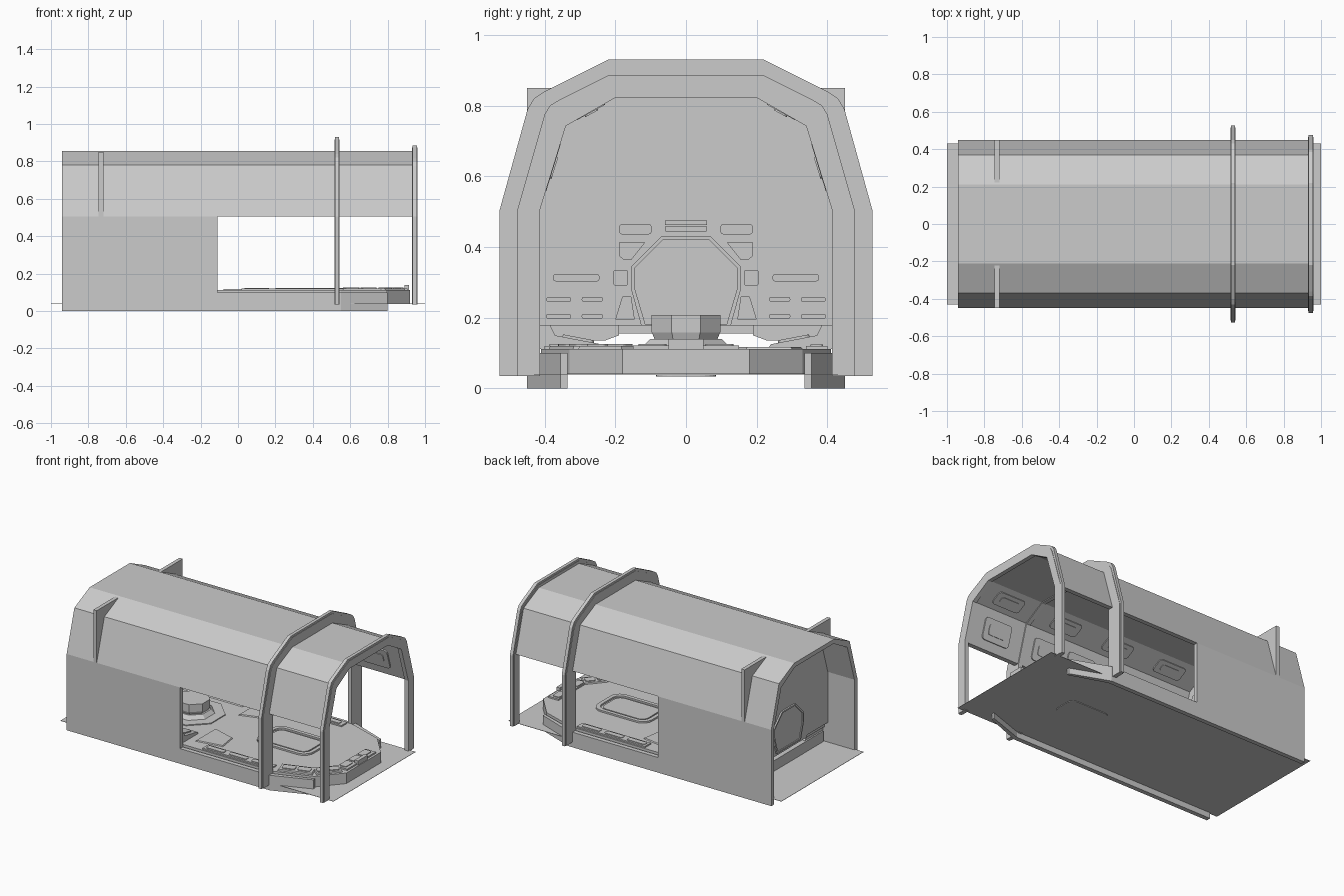
import bpy, bmesh, math
from mathutils import Matrix, Vector

if "Cube" in bpy.data.objects:
    bpy.data.objects.remove(bpy.data.objects["Cube"])


def frame(origin, u, v):
    """Matrix with local x=u, local y=v, local z=u x v."""
    u, v = Vector(u).normalized(), Vector(v).normalized()
    m = Matrix((u, v, u.cross(v))).transposed().to_4x4()
    m.translation = Vector(origin)
    return m


def prism(name, pts, h, m=Matrix(), taper=1.0):
    """Extrude a 2D outline by h along local z, then place it with m."""
    c = sum((Vector(p) for p in pts), Vector((0, 0))) / len(pts)
    bm = bmesh.new()
    lo = [bm.verts.new(m @ Vector((p[0], p[1], 0))) for p in pts]
    hi = [bm.verts.new(m @ Vector((*(c + (Vector(p) - c) * taper), h))) for p in pts]
    bm.faces.new(lo)
    bm.faces.new(hi)
    n = len(pts)
    for i in range(n):
        j = (i + 1) % n
        bm.faces.new((lo[i], lo[j], hi[j], hi[i]))
    bmesh.ops.recalc_face_normals(bm, faces=bm.faces)
    me = bpy.data.meshes.new(name)
    bm.to_mesh(me)
    bm.free()
    ob = bpy.data.objects.new(name, me)
    bpy.context.collection.objects.link(ob)
    return ob


def rect(w, h, r=0.0, cx=0.0, cy=0.0, seg=3):
    """Rectangle outline, rounded when r > 0."""
    if r == 0:
        return [(cx + a * w / 2, cy + b * h / 2) for a, b in ((1, 1), (-1, 1), (-1, -1), (1, -1))]
    out = []
    for k, (a, b) in enumerate(((1, 1), (-1, 1), (-1, -1), (1, -1))):
        for i in range(seg + 1):
            t = math.pi / 2 * (k + i / seg)
            out.append((cx + a * (w / 2 - r) + r * math.cos(t), cy + b * (h / 2 - r) + r * math.sin(t)))
    return out


def box(name, x0, x1, y0, y1, z0, z1):
    return prism(name, rect(x1 - x0, y1 - y0, 0, (x0 + x1) / 2, (y0 + y1) / 2), z1 - z0,
                 Matrix.Translation((0, 0, z0)))


def across(x):
    """Outline given in (y, z), extruded along +x from x."""
    return frame((x, 0, 0), (0, 1, 0), (0, 0, 1))


def both(half):
    return half + [(-a, b) for a, b in reversed(half)]


def arch(name, outer, inner, x0, x1):
    return prism(name, both(outer) + both(inner)[::-1], x1 - x0, across(x0))


def cut(ob, cutter):
    mod = ob.modifiers.new("cut", 'BOOLEAN')
    mod.operation = 'DIFFERENCE'
    mod.solver = 'EXACT'
    mod.object = cutter
    cutter.hide_render = True
    bpy.context.view_layer.objects.active = ob
    bpy.ops.object.modifier_apply(modifier=mod.name)
    bpy.data.objects.remove(cutter)


def ring(name, outer, inner, h, m):
    ob = prism(name, outer, h, m)
    cut(ob, prism("ring_cutter", inner, h * 4, m @ Matrix.Translation((0, 0, -h * 1.5))))
    return ob


# Hull shell with large side openings
inner = [(.42, 0), (.42, .505), (.345, .748), (.2, .827)]
shell = arch("hull_shell", [(.45, 0), (.45, .505), (.37, .78), (.21, .855)], inner, -.94, .94)
cut(shell, box("opening_cutter", -.11, 1.1, -.6, .6, .1, .505))
cut(shell, box("front_cutter", .55, 1.1, -.6, .6, -.1, .3))

# Hoops around the hull
rib_in = [(.413, .035), (.413, .505), (.34, .742), (.2, .822)]
for name, outer, x in (
        ("middle_hoop", [(.527, .035), (.527, .505), (.448, .79), (.43, .82), (.40, .84), (.22, .93)], .53),
        ("front_hoop", [(.477, .035), (.477, .505), (.40, .775), (.385, .80), (.36, .815), (.22, .885)], .945)):
    arch(name, outer, rib_in, x - .011, x + .011)
    slim = [(a - .012, b - (.012 if b > .6 else 0)) for a, b in outer]
    arch(name + "_ridge", slim, rib_in, x - .014, x + .014)

# Base sheet
box("base_sheet", -1, 1, -.43, .43, .038, .04)

# Deck with tapered nose, and curbs following it
edge = [(-.72, .41), (.55, .41), (.79, .33), (.92, .18)]
deck = edge + [(a, -b) for a, b in reversed(edge)]
prism("deck", deck, .07, Matrix.Translation((0, 0, .041)))
for s in (1, -1):
    prism("curb", [(.55, s * .45), (.8, s * .355), (.8, s * .335), (.55, s * .42)], .1)

# Raised console blocks around the nose of the deck
for s in (1, -1):
    loop = [Vector((a, s * b)) for a, b in edge[1:]]
    for a, b in zip(loop, loop[1:]):
        d = (b - a).normalized()
        nrm = Vector((d.y, -d.x)) * s
        L = (b - a).length
        m = frame((*((a + b) / 2 + nrm * .06), .111), (*d, 0), (*nrm, 0))
        prism("nose_console", rect(L - .035, .085), .009, m, .95)
        for k in (-1, 1):
            prism("nose_pad", rect(L * .32, .05, .012, k * L * .19), .014, m)
    box("side_strip", .02, .52, min(s * .34, s * .40), max(s * .34, s * .40), .111, .12)
    for k in range(3):
        prism("strip_pad", rect(.13, .035, .01, .1 + .165 * k, s * .37), .013, Matrix.Translation((0, 0, .111)))
    prism("step_plate", [(-.08, s * .12), (.08, s * .17), (.1, s * .3), (-.08, s * .33)], .006,
          Matrix.Translation((0, 0, .111)), .95)
box("nose_console_front", .83, .905, -.15, .15, .111, .121)
box("nose_lip", .89, .915, -.05, .05, .111, .14)
for k in (-1, 0, 1):
    prism("nose_pad", rect(.05, .08, .012, .86, k * .095), .015, Matrix.Translation((0, 0, .111)))

# Floor hatch
at = Matrix.Translation((.4, 0, .111))
ring("hatch_rim", rect(.4, .27, .07, seg=5), rect(.35, .22, .055, seg=5), .011, at)
prism("hatch_lid", rect(.32, .19, .045, seg=5), .006, at)
prism("hatch_underside", rect(.3, .17, .045, seg=5), .004, Matrix.Translation((.4, 0, .034)))


# Central pedestal
def octagon(r, cx=0.0):
    return [(cx + r * math.cos(math.pi * (2 * i + 1) / 8), r * math.sin(math.pi * (2 * i + 1) / 8)) for i in range(8)]


prism("pedestal_plate", octagon(.2, -.33), .006, Matrix.Translation((0, 0, .111)))
prism("pedestal_base", octagon(.14, -.33), .028, Matrix.Translation((0, 0, .112)), .78)
prism("pedestal_neck", octagon(.095, -.33), .025, Matrix.Translation((0, 0, .135)), 1.1)
prism("pedestal_top", octagon(.106, -.33), .05, Matrix.Translation((0, 0, .158)))

# Rear bulkhead, whose corners break through the hull
prism("bulkhead", [(.45, .17), (.45, .85), (-.45, .85), (-.45, .17)], .025, across(-.745))
door_o = both([(.125, .172), (.155, .28), (.155, .345), (.07, .43)])
door_i = both([(.115, .182), (.145, .283), (.145, .34), (.065, .42)])
ring("door_frame", door_o, door_i, .045, across(-.755))
prism("door", door_i, .033, across(-.749))
for s in (1, -1):
    for y, z, w, h in ((.143, .45, .09, .028), (.185, .313, .04, .045), (.31, .313, .13, .02),
                       (.36, .252, .07, .014), (.265, .252, .06, .014),
                       (.36, .204, .07, .014), (.265, .204, .06, .014)):
        prism("wall_panel", rect(w, h, .006, s * y, z), .008, across(-.721))
    prism("corner_panel", [(s * .115, .413), (s * .19, .413), (s * .19, .375), (s * .175, .363), (s * .155, .363)],
          .008, across(-.721))
    prism("corner_panel", [(s * .145, .195), (s * .2, .195), (s * .18, .26), (s * .155, .26)], .008, across(-.721))
for z in (.451, .469):
    prism("wall_panel", rect(.12, .015, .004, 0, z), .009, across(-.721))
box("door_sill", -.745, -.69, -.2, .2, .155, .18)

# Side consoles in the rear cabin
for s in (1, -1):
    prism("side_console", [(s * .23, .111), (s * .24, .125), (s * .37, .15), (s * .385, .18), (s * .42, .18), (s * .42, .111)],
          .58, across(-.71))
    prism("rear_console", [(s * .19, .15), (s * .23, .135), (s * .42, .135), (s * .42, .18), (s * .19, .18)],
          .06, across(-.72))
    for k in range(4):
        m = frame((-.63 + .14 * k, s * .305, .1375), (1, 0, 0), (0, .13, s * .025))
        prism("console_pad", rect(.11, .09, .012), .007, m)

# Raised panels on the cabin's inner walls and roof slopes
for s in (1, -1):
    for (a, b), xs in (((inner[1], inner[2]), (-.5, -.2, .1, .36, .74)), ((inner[2], inner[3]), (-.5, -.1, .3, .74))):
        p, q = Vector((0, s * a[0], a[1])), Vector((0, s * b[0], b[1]))
        v, L = q - p, (q - p).length
        for x in xs:
            o = (p + q) / 2 + Vector((x, 0, 0))
            m = frame(o, (s, 0, 0), v)
            if m.col[2].z > 0:
                m = frame(o, (-s, 0, 0), v)
            prism("inner_panel", rect(.2, L * .55, .02), .008, m)
            prism("inner_panel_inset", rect(.13, L * .25, .012), .012, m)
